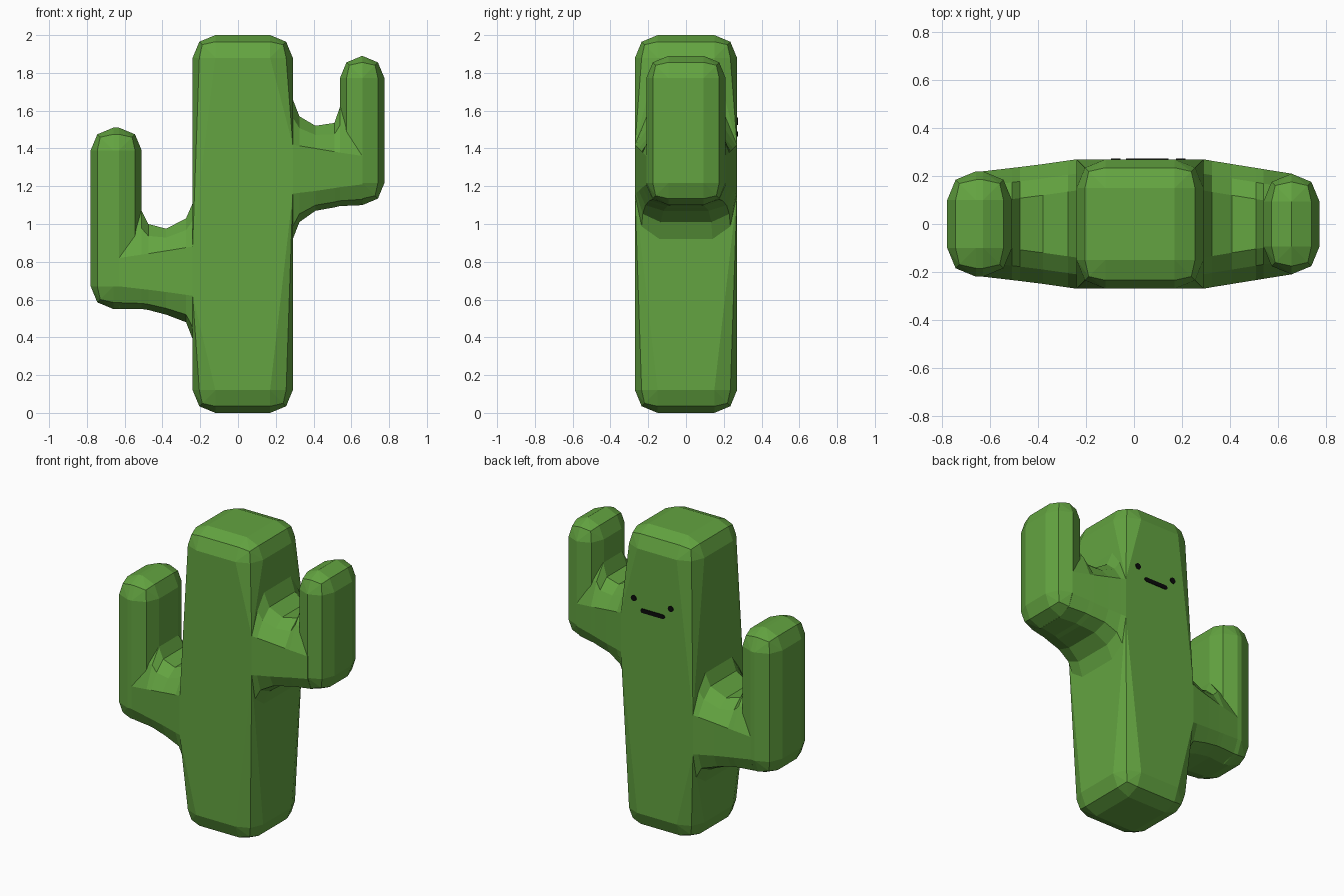
import bpy, bmesh, math
from mathutils import Vector
from itertools import product

if "Cube" in bpy.data.objects:
    bpy.data.objects.remove(bpy.data.objects["Cube"])


def material(name, rgb):
    m = bpy.data.materials.new(name)
    m.diffuse_color = (*rgb, 1)
    m.use_nodes = True
    m.node_tree.nodes["Principled BSDF"].inputs["Base Color"].default_value = m.diffuse_color
    return m


GREEN = material("cactus_green", (0.125, 0.37, 0.052))
BLACK = material("face_black", (0.003, 0.003, 0.003))


def finish(bm, name, mat):
    bmesh.ops.recalc_face_normals(bm, faces=bm.faces)
    me = bpy.data.meshes.new(name)
    bm.to_mesh(me)
    bm.free()
    me.materials.append(mat)
    ob = bpy.data.objects.new(name, me)
    bpy.context.collection.objects.link(ob)
    return ob


def hull(name, points, mat):
    bm = bmesh.new()
    for p in points:
        bm.verts.new(p)
    res = bmesh.ops.convex_hull(bm, input=bm.verts)
    loose = [v for v in bm.verts if not v.link_faces]
    bmesh.ops.delete(bm, geom=loose, context='VERTS')
    bmesh.ops.dissolve_limit(bm, angle_limit=0.01, verts=bm.verts, edges=bm.edges)
    return finish(bm, name, mat)


def rounded_box(lo, hi, r):
    """Points of a box whose corners are two-step rounded."""
    pts = []
    for sign in product((-1, 1), repeat=3):
        c = [(h - r) if s > 0 else (l + r) for s, l, h in zip(sign, lo, hi)]
        for step in product((0, 1), repeat=3):
            if any(step):
                d = Vector([a * b for a, b in zip(sign, step)]).normalized() * r
                pts.append(Vector(c) + d)
    return pts


def branch(name, sections):
    """Loft rings (x, half depth, top, flat top, flat bottom, bottom)."""
    bm = bmesh.new()
    rings = []
    for x, y, zt, ft, fb, zb in sections:
        half = [(y - 0.13, zb), (y - 0.035, zb + (fb - zb) * 0.28), (y, fb),
                (y, ft), (y - 0.06, ft + (zt - ft) * 0.6), (y - 0.13, zt)]
        ring = half + [(-a, z) for a, z in reversed(half)]
        rings.append([bm.verts.new((x, a, z)) for a, z in ring])
    n = len(rings[0])
    for a, b in zip(rings, rings[1:]):
        for i in range(n):
            j = (i + 1) % n
            bm.faces.new((a[i], a[j], b[j], b[i]))
    bm.faces.new(rings[0])
    bm.faces.new(rings[-1])
    return finish(bm, name, GREEN)


# Trunk: rounded block, widened to sharp shoulders where the arms join
shoulders = [(x, y, z) for x, zs in ((-0.24, (0.62, 0.88)), (0.29, (1.16, 1.42)))
             for z in zs for y in (-0.27, 0.27)]
hull("trunk", rounded_box((-0.24, -0.27, 0), (0.29, 0.27, 2.0), 0.12)
     + shoulders, GREEN)

# Upright parts of the arms
hull("left_arm", rounded_box((-0.78, -0.22, 0.55), (-0.51, 0.22, 1.51), 0.12), GREEN)
hull("right_arm", rounded_box((0.54, -0.21, 1.10), (0.775, 0.21, 1.89), 0.117), GREEN)

# Sideways parts of the arms, flared at both ends
branch("left_branch", [
    (-0.24, 0.27, 1.11, 0.88, 0.62, 0.39),
    (-0.275, 0.265, 1.03, 0.875, 0.625, 0.48),
    (-0.38, 0.25, 0.975, 0.858, 0.64, 0.52),
    (-0.475, 0.238, 1.00, 0.843, 0.652, 0.545),
    (-0.51, 0.234, 1.07, 0.838, 0.656, 0.55),
    (-0.63, 0.22, 1.07, 0.82, 0.67, 0.55)])
branch("right_branch", [
    (0.29, 0.27, 1.66, 1.42, 1.16, 0.92),
    (0.325, 0.264, 1.57, 1.414, 1.165, 1.01),
    (0.41, 0.25, 1.52, 1.40, 1.175, 1.07),
    (0.51, 0.234, 1.535, 1.383, 1.19, 1.088),
    (0.54, 0.229, 1.62, 1.378, 1.195, 1.095),
    (0.66, 0.21, 1.62, 1.36, 1.21, 1.10)])


# Painted face on the back side
def disc(x, z, r):
    return [(x + r * math.cos(k * math.pi / 6), y, z + r * math.sin(k * math.pi / 6))
            for k in range(12) for y in (0.268, 0.274)]


for side, x in (("left", -0.077), ("right", 0.195)):
    hull(side + "_eye", disc(x, 1.544, 0.02), BLACK)
hull("mouth", disc(-0.02, 1.476, 0.014) + disc(0.13, 1.476, 0.014), BLACK)
